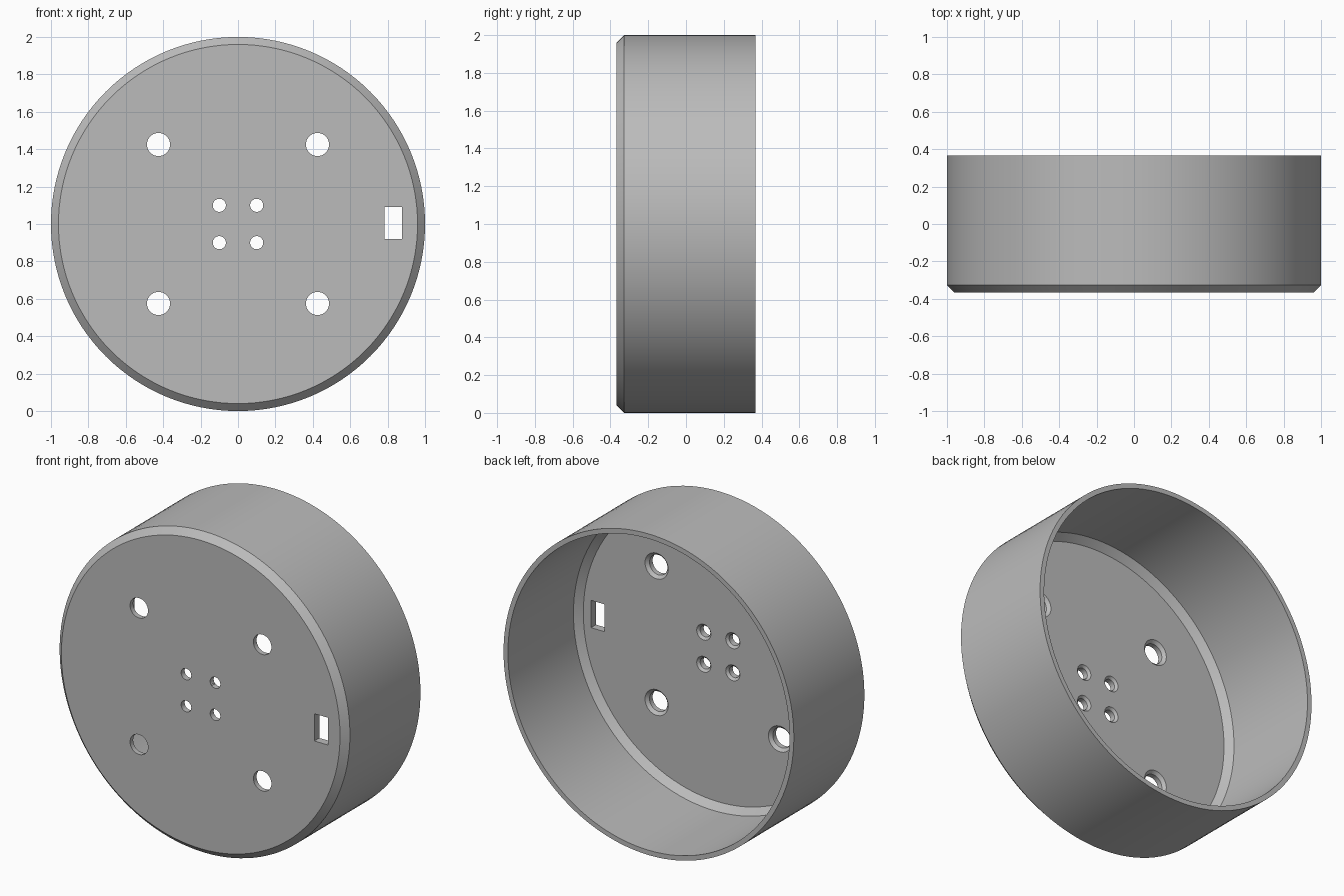
import bpy, bmesh, math
from mathutils import Matrix

if "Cube" in bpy.data.objects:
    bpy.data.objects.remove(bpy.data.objects["Cube"])

FRONT, BACK, FLOOR = -0.367, 0.367, -0.318   # y of front face, open rim, inner floor


def lathe(name, profile, sides, x=0.0, z=1.0):
    """Spin a closed (radius, y) profile around the y axis; radius 0 ends become caps."""
    bm = bmesh.new()
    rings = []
    for r, y in profile:
        if r == 0:
            rings.append([bm.verts.new((x, y, z))] * sides)
        else:
            rings.append([bm.verts.new((x + r * math.cos(2 * math.pi * i / sides), y,
                                        z + r * math.sin(2 * math.pi * i / sides)))
                          for i in range(sides)])
    for a, b in zip(rings, rings[1:]):
        for i in range(sides):
            j = (i + 1) % sides
            bm.faces.new(list(dict.fromkeys((a[i], a[j], b[j], b[i]))))
    return finish(name, bm)


def finish(name, bm):
    bmesh.ops.recalc_face_normals(bm, faces=bm.faces)
    mesh = bpy.data.meshes.new(name)
    bm.to_mesh(mesh)
    bm.free()
    ob = bpy.data.objects.new(name, mesh)
    bpy.context.collection.objects.link(ob)
    return ob


# Round cup with a chamfered front edge and a matching inner chamfer
cup = lathe("round_housing", [
    (0, FRONT), (0.96, FRONT), (1.0, FRONT + 0.04), (1.0, BACK),
    (0.97, BACK), (0.97, FLOOR + 0.04), (0.93, FLOOR), (0, FLOOR)], 128)

# Hole cutters, countersunk on the inside
cutters = []
for spacing, r, sink in ((0.425, 0.062, 0.018), (0.1, 0.035, 0.014)):
    for sx in (-1, 1):
        for sz in (-1, 1):
            cutters.append(lathe("hole_cutter", [
                (0, FRONT - 0.1), (r, FRONT - 0.1), (r, FLOOR - sink),
                (r + sink, FLOOR), (r + sink, FLOOR + 0.05), (0, FLOOR + 0.05)],
                40, sx * spacing, 1 + sz * spacing))

# Rectangular slot cutter
bm = bmesh.new()
bmesh.ops.create_cube(bm, size=1, matrix=Matrix.Translation((0.83, FRONT, 1.005))
                      @ Matrix.Diagonal((0.095, 0.3, 0.17, 1)))
cutters.append(finish("slot_cutter", bm))

# Cut the openings and remove the cutters
for c in cutters:
    mod = cup.modifiers.new("cut", 'BOOLEAN')
    mod.operation, mod.solver, mod.object = 'DIFFERENCE', 'EXACT', c
bpy.context.view_layer.objects.active = cup
cup.select_set(True)
for mod in list(cup.modifiers):
    bpy.ops.object.modifier_apply(modifier=mod.name)
for c in cutters:
    bpy.data.objects.remove(c, do_unlink=True)

# Plain grey finish, smooth round walls with sharp edges
grey = bpy.data.materials.new("grey")
grey.diffuse_color = (0.5, 0.5, 0.5, 1)
grey.use_nodes = True
grey.node_tree.nodes["Principled BSDF"].inputs["Base Color"].default_value = grey.diffuse_color
cup.data.materials.clear()
cup.data.materials.append(grey)
bpy.ops.object.select_all(action='DESELECT')
cup.select_set(True)
bpy.ops.object.shade_smooth_by_angle(angle=math.radians(25))
